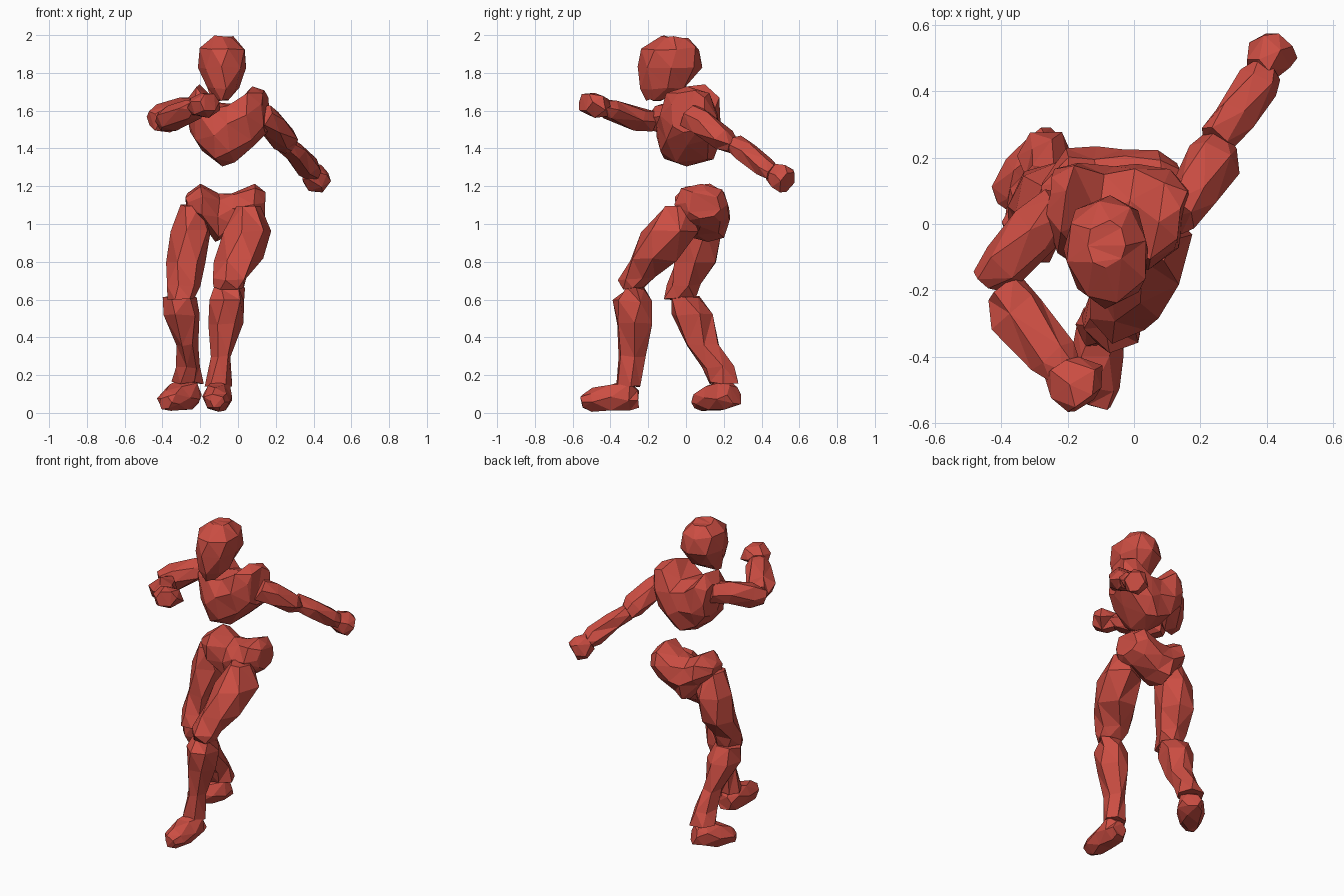
import bpy, bmesh, math, random
from mathutils import Vector

random.seed(4)
red = bpy.data.materials.new("red")
red.diffuse_color = (0.6, 0.075, 0.055, 1)
UP = Vector((0, 0, 1))


def power(c, e):
    return math.copysign(abs(c) ** e, c)


def loft(name, rings, sides=6, along=False, grow=1.09, box=1, jitter=0.008):
    """Faceted solid through rings (x, y, z, half width, half depth).
    Rings lie flat, or across the first-to-last direction if along is set."""
    u, v = Vector((1, 0, 0)), Vector((0, 1, 0))
    if along:
        d = (Vector(rings[-1][:3]) - Vector(rings[0][:3])).normalized()
        u = d.cross(UP).normalized()
        v = u.cross(d)
    bm = bmesh.new()
    loops = []
    for k, (x, y, z, a, b) in enumerate(rings):
        loop = []
        for i in range(sides):
            t = math.tau * (i + 0.3 * (k % 2)) / sides
            p = Vector((x, y, z)) + (u * a * power(math.cos(t), box) + v * b * power(math.sin(t), box)) * grow
            p += Vector([random.uniform(-jitter, jitter) for _ in range(3)])
            p.z = max(p.z, 0)
            loop.append(bm.verts.new(p))
        loops.append(loop)
    for p, q in zip(loops, loops[1:]):
        for i in range(sides):
            j = (i + 1) % sides
            bm.faces.new((p[i], p[j], q[j], q[i]))
    bm.faces.new(loops[0][::-1])
    bm.faces.new(loops[-1])
    bmesh.ops.triangulate(bm, faces=bm.faces[:])
    bmesh.ops.recalc_face_normals(bm, faces=bm.faces[:])
    me = bpy.data.meshes.new(name)
    bm.to_mesh(me)
    bm.free()
    me.materials.append(red)
    ob = bpy.data.objects.new(name, me)
    bpy.context.collection.objects.link(ob)


# Head, chin forward
loft("head", [(-.09, -.165, 1.655, .04, .04), (-.085, -.12, 1.72, .085, .12),
              (-.08, -.08, 1.83, .125, .165), (-.08, -.085, 1.93, .12, .145),
              (-.08, -.06, 1.99, .06, .07)], 8, grow=1.04)

# Chest, lofted from shoulder to shoulder with a dip at the neck
loft("chest", [(-.25, .09, 1.57, .07, .11), (-.2, .05, 1.56, .135, .175),
               (-.1, .01, 1.475, .17, .17), (-.02, .01, 1.485, .17, .155),
               (.08, .01, 1.57, .15, .15), (.145, .01, 1.595, .09, .115)],
     8, along=True, grow=1.02, box=.75)

# Pelvis, lofted from hip to hip, sagging in the middle
loft("pelvis", [(-.275, .07, 1.11, .06, .045), (-.2, .08, 1.11, .145, .1),
                (-.11, .11, 1.03, .12, .13), (-.03, .1, 1.055, .125, .11),
                (.08, .08, 1.1, .145, .11), (.135, .09, 1.1, .09, .07)],
     8, along=True, grow=1.02, box=.9)

# Forward leg
loft("left_thigh", [(.06, -.05, 1.09, .06, .07), (.045, -.085, .96, .12, .14),
                    (.005, -.17, .81, .115, .125), (-.045, -.26, .71, .088, .09),
                    (-.05, -.28, .66, .07, .05)])
loft("left_shin", [(-.04, -.27, .66, .075, .05), (-.055, -.28, .59, .09, .1),
                   (-.065, -.275, .47, .08, .095), (-.09, -.29, .3, .055, .07),
                   (-.105, -.3, .14, .065, .065)])
loft("left_foot", [(-.1, -.255, .075, .045, .045), (-.1, -.3, .09, .07, .08),
                   (-.11, -.4, .08, .08, .068), (-.11, -.5, .07, .065, .055),
                   (-.11, -.55, .06, .04, .035)], along=True, grow=1.07)

# Trailing leg
loft("right_thigh", [(-.24, .05, 1.1, .06, .07), (-.25, .07, .96, .105, .11),
                     (-.275, .05, .8, .095, .115), (-.295, -.01, .68, .085, .09),
                     (-.3, -.035, .6, .07, .085)])
loft("right_shin", [(-.31, 0, .615, .085, .075), (-.305, .03, .52, .092, .105),
                    (-.27, .09, .36, .055, .085), (-.265, .165, .24, .06, .08),
                    (-.265, .2, .16, .075, .075)])
loft("right_foot", [(-.235, .26, .095, .055, .05), (-.265, .21, .1, .08, .085),
                    (-.32, .14, .08, .08, .07), (-.37, .08, .06, .06, .05),
                    (-.385, .055, .05, .035, .035)], along=True, grow=1.07)

# Arm stretched back
loft("left_upper_arm", [(.13, .02, 1.58, .06, .065), (.18, .09, 1.525, .07, .068),
                        (.24, .2, 1.45, .075, .06), (.265, .25, 1.41, .05, .035)], along=True)
loft("left_forearm", [(.245, .25, 1.43, .05, .042), (.3, .32, 1.38, .065, .055),
                      (.37, .42, 1.3, .06, .048), (.4, .46, 1.27, .045, .04)], along=True)
loft("left_hand", [(.375, .46, 1.275, .045, .05), (.41, .505, 1.24, .07, .075),
                   (.445, .54, 1.22, .05, .06)], along=True)

# Arm bent across the front
loft("right_upper_arm", [(-.22, .06, 1.61, .06, .065), (-.3, -.02, 1.595, .075, .068),
                         (-.39, -.12, 1.56, .075, .075), (-.455, -.17, 1.55, .045, .045)], along=True)
loft("right_forearm", [(-.39, -.19, 1.54, .06, .055), (-.355, -.27, 1.56, .085, .06),
                       (-.24, -.4, 1.61, .07, .052), (-.21, -.45, 1.625, .05, .04)], along=True)
loft("right_hand", [(-.22, -.43, 1.62, .05, .045), (-.175, -.48, 1.63, .085, .06),
                    (-.15, -.535, 1.64, .06, .048)], along=True)
